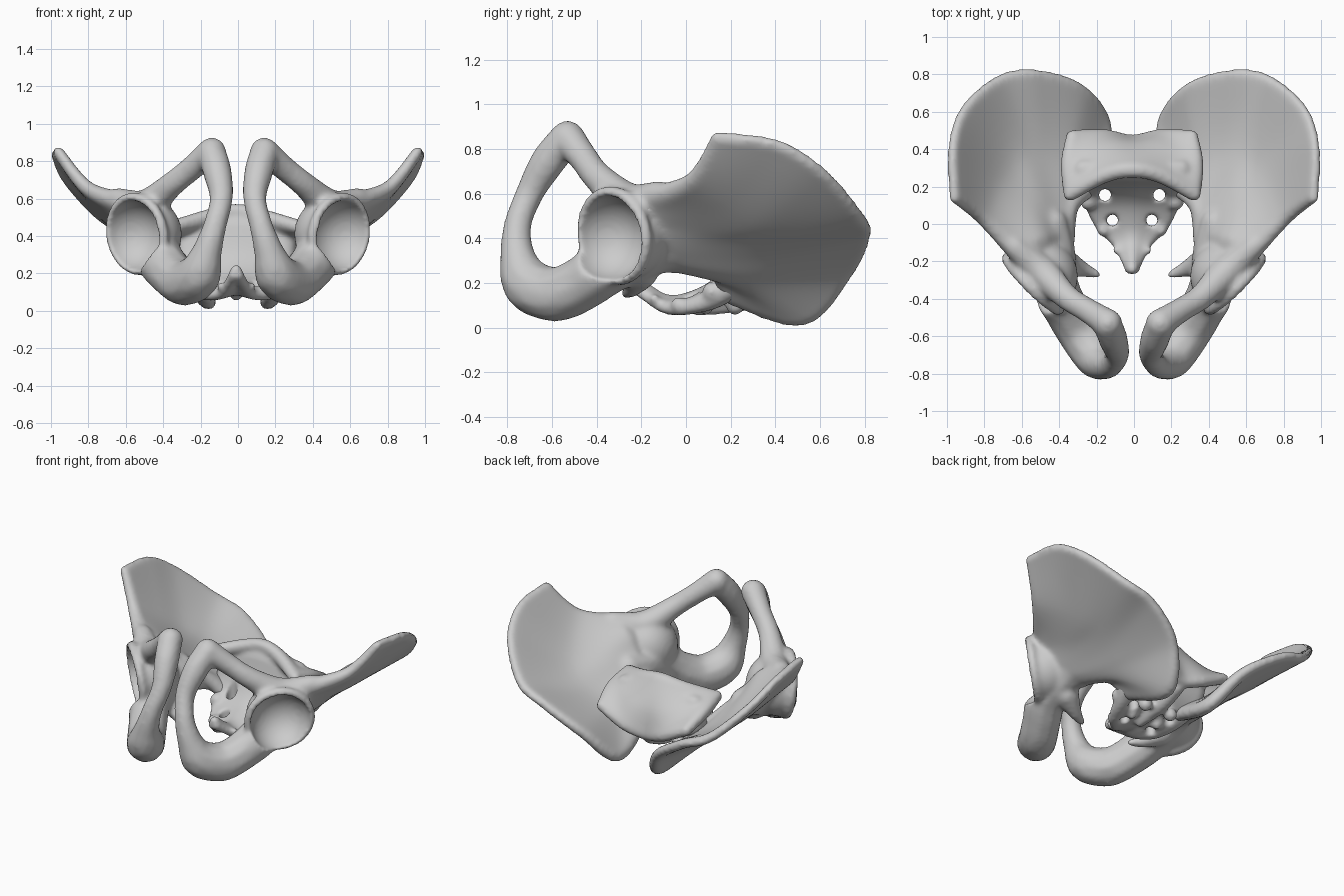
import bpy, bmesh, math
from mathutils import Vector, Matrix

if "Cube" in bpy.data.objects:
    bpy.data.objects.remove(bpy.data.objects["Cube"])


def spline(pts, n):
    """Catmull-Rom through points of any dimension, n steps per span."""
    out = []
    for i in range(len(pts) - 1):
        p0, p1 = pts[max(i - 1, 0)], pts[i]
        p2, p3 = pts[i + 1], pts[min(i + 2, len(pts) - 1)]
        for k in range(n):
            t = k / n
            out.append(tuple(
                0.5 * (2 * b + (c - a) * t + (2 * a - 5 * b + 4 * c - d) * t * t
                       + (3 * b - a - 3 * c + d) * t ** 3)
                for a, b, c, d in zip(p0, p1, p2, p3)))
    out.append(tuple(pts[-1]))
    return out


def ball(bm, x, y, z, r, sub=2):
    bmesh.ops.create_icosphere(bm, subdivisions=sub, radius=r,
                               matrix=Matrix.Translation((x, y, z)))


def limb(bm, pts, n=8):
    """Tapered organic tube; points are (x, y, z, radius)."""
    for p in spline(pts, n):
        ball(bm, *p)


def blade(bm, rows, n=8):
    """Closed curved plate with a rounded rim; rows of (x, y, z, half thickness)."""
    rows = [spline(r, n) for r in rows]
    grid = list(zip(*[spline(c, n) for c in zip(*rows)]))
    R, C = len(grid), len(grid[0])
    P = [[Vector(p[:3]) for p in row] for row in grid]
    top, bot = [], []
    for i in range(R):
        a, b = [], []
        for j in range(C):
            du = P[min(i + 1, R - 1)][j] - P[max(i - 1, 0)][j]
            dv = P[i][min(j + 1, C - 1)] - P[i][max(j - 1, 0)]
            off = du.cross(dv).normalized() * grid[i][j][3]
            a.append(bm.verts.new(P[i][j] + off))
            b.append(bm.verts.new(P[i][j] - off))
        top.append(a)
        bot.append(b)
    for i in range(R - 1):
        for j in range(C - 1):
            for g, s in ((top, 1), (bot, -1)):
                bm.faces.new([g[i][j], g[i + 1][j], g[i + 1][j + 1], g[i][j + 1]][::s])
    rim = ([(0, j) for j in range(C)] + [(i, C - 1) for i in range(1, R)]
           + [(R - 1, j) for j in range(C - 2, -1, -1)] + [(i, 0) for i in range(R - 2, 0, -1)])
    for (i, j), (k, l) in zip(rim, rim[1:] + rim[:1]):
        bm.faces.new([top[i][j], top[k][l], bot[k][l], bot[i][j]])
    for i, j in rim:
        ball(bm, *grid[i][j])


def to_object(bm, name):
    bmesh.ops.recalc_face_normals(bm, faces=bm.faces[:])
    me = bpy.data.meshes.new(name)
    bm.to_mesh(me)
    bm.free()
    ob = bpy.data.objects.new(name, me)
    bpy.context.collection.objects.link(ob)
    return ob


def sculpt(ob, cutter, voxel, smooth):
    """Fuse the pieces, carve with the cutter, soften, and bake."""
    def remesh():
        m = ob.modifiers.new("fuse", 'REMESH')
        m.mode, m.voxel_size, m.use_smooth_shade = 'VOXEL', voxel, True
    remesh()
    m = ob.modifiers.new("carve", 'BOOLEAN')
    m.operation, m.object = 'DIFFERENCE', cutter
    remesh()
    m = ob.modifiers.new("soften", 'SMOOTH')
    m.factor, m.iterations = 0.5, smooth
    dg = bpy.context.evaluated_depsgraph_get()
    me = bpy.data.meshes.new_from_object(ob.evaluated_get(dg))
    ob.modifiers.clear()
    ob.data = me
    me.polygons.foreach_set("use_smooth", [True] * len(me.polygons))
    bpy.data.objects.remove(cutter)


# ---- hip bone (one side) ----
bm = bmesh.new()
# iliac wing: spokes from the neck, through the fossa, to the crest
spokes = [
    [(.62, -.15, .58, .06), (.81, .03, .66, .04), (.96, .14, .85, .03)],
    [(.58, -.12, .54, .08), (.75, .18, .57, .03), (.97, .40, .82, .028)],
    [(.54, -.10, .50, .09), (.67, .30, .47, .025), (.905, .61, .69, .028)],
    [(.50, -.08, .44, .09), (.58, .36, .40, .025), (.72, .77, .50, .03)],
    [(.46, -.07, .39, .09), (.48, .36, .33, .03), (.52, .80, .41, .03)],
    [(.42, -.07, .35, .09), (.38, .32, .26, .045), (.29, .72, .25, .035)],
    [(.40, -.07, .33, .08), (.32, .24, .22, .05), (.16, .52, .05, .045)],
    [(.39, -.07, .32, .08), (.34, .10, .30, .05), (.20, .21, .14, .045)],
]
blade(bm, spokes)
# pubis, inferior ramus, ischial tuberosity and ischium body
limb(bm, [(.14, -.54, .84, .08), (.11, -.62, .74, .08), (.09, -.70, .60, .065),
          (.125, -.755, .45, .065), (.17, -.75, .30, .085), (.21, -.70, .19, .12),
          (.29, -.58, .15, .125), (.36, -.46, .20, .125), (.42, -.34, .28, .13),
          (.42, -.15, .34, .11), (.44, .0, .38, .09)])
# superior ramus up to the front of the wing
limb(bm, [(.14, -.53, .85, .08), (.25, -.46, .76, .068), (.36, -.39, .67, .07),
          (.50, -.25, .56, .09), (.64, -.12, .60, .06)])
# ischial spine
limb(bm, [(.38, -.2, .25, .08), (.28, -.24, .18, .045), (.20, -.27, .15, .025)])
# hip socket body and raised rim
ball(bm, .50, -.28, .41, .2, 4)
axis = Vector((.7, -.7, -.13)).normalized()
turn = axis.to_track_quat('Z', 'Y')
for k in range(60):
    a = k * math.tau / 60
    p = Vector((.54, -.32, .41)) + turn @ Vector((.195 * math.cos(a), .195 * math.sin(a), 0))
    ball(bm, *p, .033)
hips = to_object(bm, "hip_bones")

cut = bmesh.new()
ball(cut, .575, -.355, .40, .19, 4)
cutter = to_object(cut, "socket_cutter")
cutter.hide_render = True
sculpt(hips, cutter, .014, 7)
m = hips.modifiers.new("other_side", 'MIRROR')
m.use_mirror_merge = False

# ---- sacrum and coccyx ----
bm = bmesh.new()
# saddle-shaped upper plate with side wings
front = [(.33, .16, .45, .04), (.15, .26, .50, .045), (0, .29, .53, .045)]
middle = [(.34, .32, .40, .045), (.15, .38, .36, .06), (0, .38, .36, .06)]
back = [(.32, .47, .33, .035), (.15, .47, .25, .04), (0, .44, .21, .04)]
blade(bm, [r + [(-x, y, z, t) for x, y, z, t in r[-2::-1]] for r in (front, middle, back)])
# curved plate tapering to the tail: (y, z, half width, half thickness)
spine = [(.29, .46, .26, .06), (.25, .28, .25, .07), (.14, .17, .22, .05), (.0, .12, .17, .035),
         (-.09, .12, .09, .03), (-.16, .16, .05, .028), (-.24, .22, .012, .03)]
blade(bm, [[(s * w, y, z - .03 * abs(s), t) for s in (-1, -.5, 0, .5, 1)]
           for y, z, w, t in spine])
# rear ridge and knobs
limb(bm, [(0, .40, .18, .05), (0, .25, .12, .05), (0, .05, .08, .03)])
for s in (-1, 1):
    for x, y, z, r in ((.23, .12, .16, .05), (.15, -.03, .10, .04), (.085, -.14, .13, .022),
                       (.10, .22, .10, .045), (.10, .09, .09, .035)):
        ball(bm, s * x, y, z, r)
sacrum = to_object(bm, "sacrum")

# paired nerve openings
cut = bmesh.new()
for s in (-1, 1):
    for x, y, r in ((.145, .155, .034), (.105, .02, .032)):
        bmesh.ops.create_cone(cut, cap_ends=True, segments=20, radius1=r, radius2=r, depth=.5,
                              matrix=Matrix.Translation((s * x, y, .13)))
cutter = to_object(cut, "opening_cutter")
cutter.hide_render = True
sculpt(sacrum, cutter, .012, 5)
sacrum.location.x = -.01
